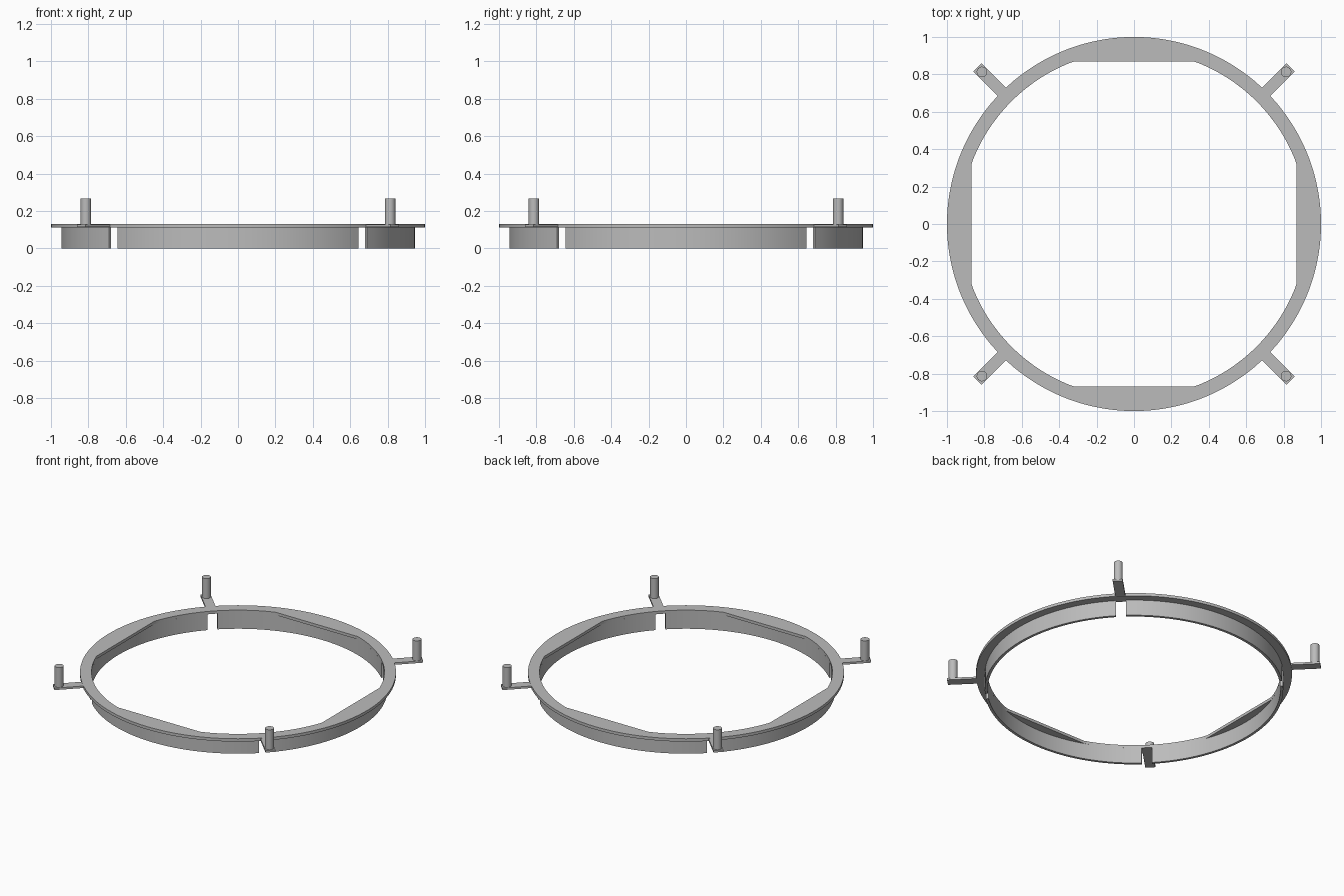
import bpy, bmesh, math

if "Cube" in bpy.data.objects:
    bpy.data.objects.remove(bpy.data.objects["Cube"])

mat = bpy.data.materials.new("grey_metal")
mat.diffuse_color = (0.5, 0.5, 0.5, 1)
mat.use_nodes = True
mat.node_tree.nodes["Principled BSDF"].inputs["Base Color"].default_value = mat.diffuse_color


def finish(name, bm):
    bmesh.ops.recalc_face_normals(bm, faces=bm.faces)
    me = bpy.data.meshes.new(name)
    bm.to_mesh(me)
    bm.free()
    me.materials.append(mat)
    ob = bpy.data.objects.new(name, me)
    bpy.context.collection.objects.link(ob)
    bpy.ops.object.select_all(action='DESELECT')
    ob.select_set(True)
    bpy.context.view_layer.objects.active = ob
    bpy.ops.object.shade_smooth_by_angle(angle=math.radians(30))
    return ob


def sweep(name, sections, closed):
    """Skin a row of four-cornered sections; cap the ends if open."""
    bm = bmesh.new()
    rows = [[bm.verts.new(p) for p in s] for s in sections]
    n = len(rows)
    for i in range(n if closed else n - 1):
        a, b = rows[i], rows[(i + 1) % n]
        for j in range(4):
            k = (j + 1) % 4
            bm.faces.new((a[j], a[k], b[k], b[j]))
    if not closed:
        bm.faces.new(rows[0])
        bm.faces.new(rows[-1])
    return finish(name, bm)


def polar(r, a, z):
    return (r * math.cos(a), r * math.sin(a), z)


R_OUT, R_WALL, R_IN, FLAT = 1.0, 0.945, 0.927, 0.87
Z_WALL, Z_TOP, HALF_SLOT = 0.11, 0.13, 0.032

# Flange: round outside, inside round with four straight flats
sections = []
for i in range(144):
    a = math.radians(i * 2.5)
    r = min(R_IN, FLAT / max(abs(math.cos(a)), abs(math.sin(a))))
    sections.append([polar(r, a, Z_WALL), polar(R_OUT, a, Z_WALL),
                     polar(R_OUT, a, Z_TOP), polar(r, a, Z_TOP)])
sweep("flange", sections, True)

# Skirt: four wall arcs separated by parallel-sided slots on the diagonals
for k in range(4):
    sections = []
    for i in range(37):
        t = i / 18 - 1

        def ang(r):
            return k * math.pi / 2 + t * (math.pi / 4 - math.asin(HALF_SLOT / r))
        sections.append([polar(R_IN, ang(R_IN), 0), polar(R_WALL, ang(R_WALL), 0),
                         polar(R_WALL, ang(R_WALL), Z_WALL), polar(R_IN, ang(R_IN), Z_WALL)])
    sweep(f"skirt_wall_{k + 1}", sections, False)

# Diagonal arms with upright pins
for k in range(4):
    rot = math.pi / 4 + k * math.pi / 2
    w = HALF_SLOT
    arm = sweep(f"arm_{k + 1}",
                [[(x, -w, 0.114), (x, w, 0.114), (x, w, 0.128), (x, -w, 0.128)]
                 for x in (0.95, 1.185)], False)
    arm.rotation_euler.z = rot

    bm = bmesh.new()
    bmesh.ops.create_cone(bm, cap_ends=True, segments=32, radius1=0.028,
                          radius2=0.028, depth=0.145)
    pin = finish(f"pin_{k + 1}", bm)
    pin.location = polar(1.15, rot, 0.267 - 0.145 / 2)
